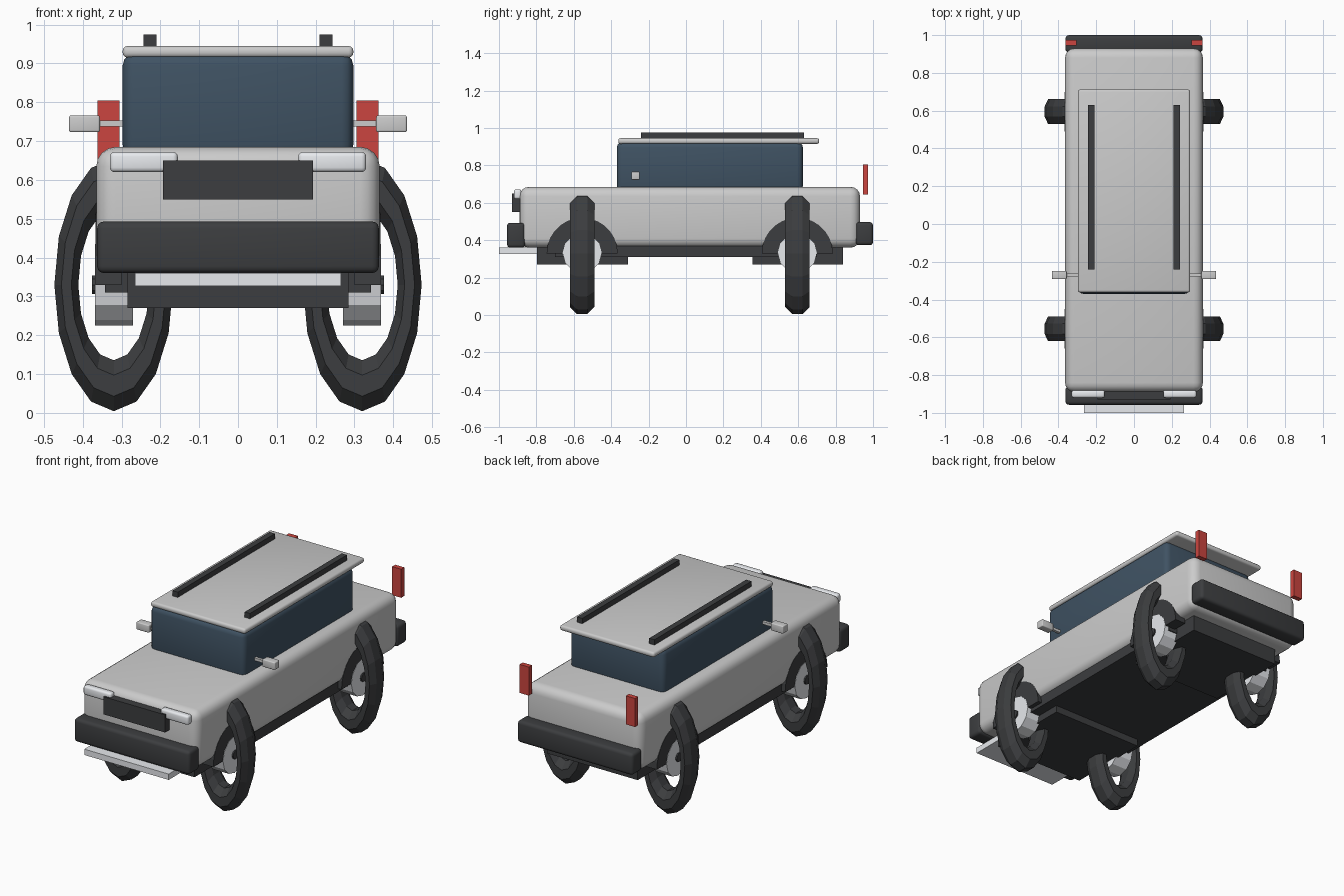
import bpy, bmesh, math
from mathutils import Vector

if "Cube" in bpy.data.objects:
    bpy.data.objects.remove(bpy.data.objects["Cube"])


def material(name, rgb):
    m = bpy.data.materials.new(name)
    m.diffuse_color = (*rgb, 1)
    m.use_nodes = True
    m.node_tree.nodes["Principled BSDF"].inputs["Base Color"].default_value = m.diffuse_color
    return m


DARK = material("dark_trim", (0.045, 0.047, 0.05))
GLASS = material("tinted_glass", (0.05, 0.085, 0.125))
RED = material("red_lens", (0.6, 0.06, 0.05))
SILVER = material("silver", (0.8, 0.82, 0.85))


def finish(name, bm, mat, smooth):
    bmesh.ops.recalc_face_normals(bm, faces=bm.faces)
    me = bpy.data.meshes.new(name)
    bm.to_mesh(me)
    bm.free()
    ob = bpy.data.objects.new(name, me)
    bpy.context.collection.objects.link(ob)
    if mat:
        me.materials.append(mat)
    if smooth:
        for p in me.polygons:
            p.use_smooth = True
    return ob


def box(name, x, y, z, mat=None, bevel=0, seg=3):
    """Box from (min, max) ranges, with optional rounded edges."""
    bm = bmesh.new()
    bmesh.ops.create_cube(bm, size=1)
    for v in bm.verts:
        v.co = Vector([(r[0] + r[1]) / 2 + c * (r[1] - r[0])
                       for c, r in zip(v.co, (x, y, z))])
    if bevel:
        bmesh.ops.bevel(bm, geom=bm.edges[:], offset=bevel, segments=seg,
                        profile=0.5, affect='EDGES')
    return finish(name, bm, mat, bevel > 0)


def disc(name, x, y, z, r, mat, n, half=False):
    """Cylinder along x between two x values; half keeps the upper part."""
    bm = bmesh.new()
    span = math.pi if half else 2 * math.pi
    count = n + 1 if half else n
    rings = [[bm.verts.new((px, y + r * math.cos(i * span / n),
                            z + r * math.sin(i * span / n)))
              for i in range(count)] for px in x]
    a, b = rings
    bm.faces.new(a)
    bm.faces.new(b)
    for i in range(count):
        j = (i + 1) % count
        bm.faces.new((a[i], a[j], b[j], b[i]))
    return finish(name, bm, mat, False)


def tyre(name, x, y, z):
    """Faceted ring around the y axis, squeezed in x."""
    bm = bmesh.new()
    n, m, major, minor, squeeze = 16, 8, 0.26, 0.071, 0.47
    rings = []
    for i in range(n):
        a = 2 * math.pi * i / n
        ring = []
        for k in range(m):
            t = 2 * math.pi * (k + 0.5) / m
            r = major + minor * math.cos(t)
            ring.append(bm.verts.new((x + squeeze * r * math.cos(a),
                                      y + minor * math.sin(t),
                                      z + r * math.sin(a))))
        rings.append(ring)
    for i in range(n):
        p, q = rings[i], rings[(i + 1) % n]
        for k in range(m):
            l = (k + 1) % m
            bm.faces.new((p[k], p[l], q[l], q[k]))
    return finish(name, bm, DARK, False)


def side(s, a, b):
    return tuple(sorted((s * a, s * b)))


# Body, cabin and roof
box("body", (-.365, .365), (-.89, .93), (.36, .685), bevel=.05, seg=4)
box("cabin_glass", (-.297, .297), (-.37, .625), (.66, .925), GLASS, .03)
box("roof", (-.297, .297), (-.362, .712), (.915, .945), bevel=.012)

# Underbody
box("chassis", (-.343, .343), (-.70, .70), (.31, .40), DARK)
box("front_underbody", (-.285, .285), (-.797, -.31), (.27, .37), DARK)
box("rear_underbody", (-.285, .285), (.355, .84), (.27, .37), DARK)
box("skid_plate", (-.265, .265), (-1.0, -.797), (.327, .36), SILVER)

# Bumpers and grille
box("front_bumper", (-.363, .363), (-.957, -.86), (.36, .493), DARK, .018)
box("rear_bumper", (-.363, .363), (.908, 1.0), (.373, .497), DARK, .018)
box("grille", (-.193, .193), (-.93, -.885), (.55, .65), DARK)

# Mirrored details and wheels
for s, label in ((-1, "left"), (1, "right")):
    box(label + "_roof_rail", side(s, .21, .243), (-.24, .63), (.94, .975), DARK)
    box(label + "_headlight", side(s, .155, .33), (-.92, -.88), (.62, .672), SILVER, .012)
    box(label + "_tail_light", side(s, .305, .362), (.946, .974), (.643, .805), RED)
    box(label + "_mirror", side(s, .356, .435), (-.292, -.248), (.723, .766), None, .005)
    box(label + "_mirror_arm", side(s, .29, .36), (-.278, -.262), (.737, .753))
    for y, end in ((-.555, "front"), (.595, "rear")):
        tag = f"{label}_{end}_"
        disc(tag + "wheel_arch", side(s, .30, .3665), y, .33, .19, DARK, 14, True)
        tyre(tag + "tyre", s * .32, y, .33)
        disc(tag + "hub", side(s, .27, .368), y, .33, .105, SILVER, 12)
        disc(tag + "hub_cap", side(s, .36, .376), y, .33, .025, DARK, 10)
